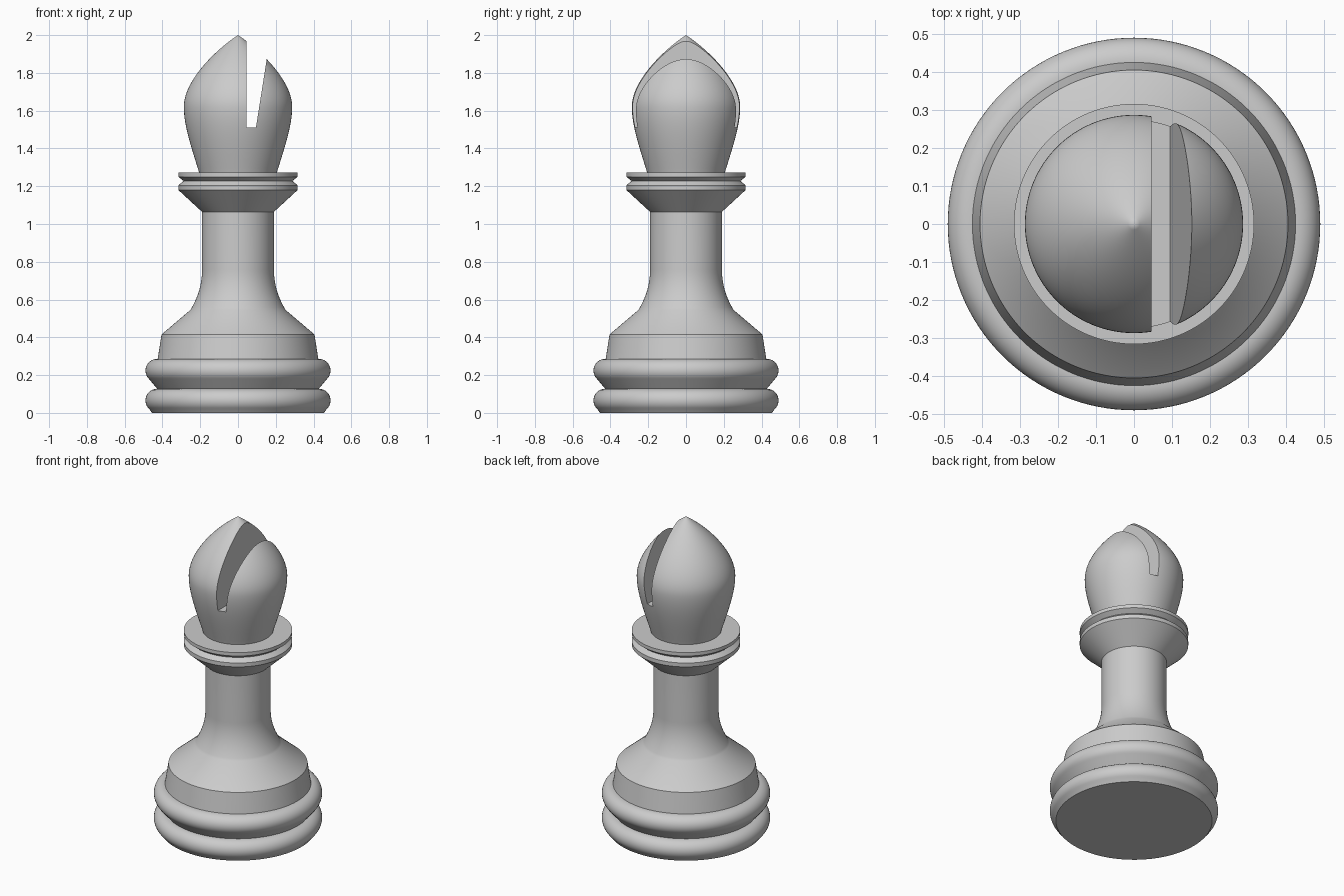
import bpy, bmesh, math
from mathutils import Vector
from mathutils.geometry import interpolate_bezier

SEGMENTS = 128

cube = bpy.data.objects.get("Cube")
if cube:
    bpy.data.objects.remove(cube, do_unlink=True)

grey = bpy.data.materials.new("plain grey")
grey.use_nodes = True
grey.diffuse_color = (0.6, 0.6, 0.6, 1)
grey.node_tree.nodes["Principled BSDF"].inputs["Base Color"].default_value = grey.diffuse_color


def add_object(name, bm):
    bmesh.ops.recalc_face_normals(bm, faces=bm.faces)
    mesh = bpy.data.meshes.new(name)
    bm.to_mesh(mesh)
    bm.free()
    mesh.materials.append(grey)
    obj = bpy.data.objects.new(name, mesh)
    bpy.context.collection.objects.link(obj)
    return obj


def select(obj):
    bpy.ops.object.select_all(action='DESELECT')
    obj.select_set(True)
    bpy.context.view_layer.objects.active = obj


def smooth(obj):
    select(obj)
    bpy.ops.object.shade_smooth_by_angle(angle=math.radians(30))


def lathe(name, profile):
    """Spin a closed (radius, height) profile around the z axis."""
    bm = bmesh.new()
    verts = [bm.verts.new((r, 0, z)) for r, z in profile]
    edges = [bm.edges.new(pair) for pair in zip(verts, verts[1:])]
    bmesh.ops.spin(bm, geom=verts + edges, axis=(0, 0, 1), cent=(0, 0, 0),
                   angle=math.tau, steps=SEGMENTS, use_merge=True)
    bmesh.ops.remove_doubles(bm, verts=bm.verts, dist=1e-5)
    return add_object(name, bm)


def bezier(a, b, c, d, count=16):
    points = interpolate_bezier(*[Vector((r, z, 0)) for r, z in (a, b, c, d)], count)
    return [(p.x, p.y) for p in points]


def bead(z, start, end, radius=0.062, steps=14):
    """Rounded ring outline, from the start angle to the end angle in degrees."""
    angles = [math.radians(start + (end - start) * i / steps) for i in range(steps + 1)]
    return [(0.49 - radius + radius * math.cos(a), z + radius * math.sin(a)) for a in angles]


# Foot with two rounded rings
smooth(lathe("foot", [(0, 0), (0.455, 0)] + bead(0.066, -48, 90)
             + bead(0.224, -45, 90) + [(0.424, 0.286), (0, 0.286)]))

# Skirt, flared stem and straight column
smooth(lathe("stem", [(0, 0.28), (0.426, 0.28), (0.405, 0.415)]
             + bezier((0.252, 0.545), (0.213, 0.61), (0.19, 0.68), (0.19, 0.76))
             + [(0.19, 1.066), (0, 1.066)]))

# Collar with a V-shaped groove
smooth(lathe("collar", [(0, 1.064), (0.19, 1.064), (0.316, 1.18), (0.316, 1.205),
                        (0.288, 1.228), (0.316, 1.25), (0.316, 1.272), (0, 1.272)]))

# Pointed head
head = lathe("head", [(0, 1.262), (0.203, 1.262)]
             + bezier((0.205, 1.27), (0.245, 1.4), (0.287, 1.52), (0.287, 1.62))
             + bezier((0.287, 1.62), (0.287, 1.76), (0.115, 1.925), (0, 2.0), 24)[1:])

# Wedge-shaped slot cut through the head
bm = bmesh.new()
slot = [(0.046, 1.51), (0.095, 1.51), (0.188, 2.1), (0.046, 2.1)]
face = bm.faces.new([bm.verts.new((x, -0.4, z)) for x, z in slot])
walls = bmesh.ops.extrude_face_region(bm, geom=[face])
bmesh.ops.translate(bm, vec=(0, 0.8, 0),
                    verts=[g for g in walls["geom"] if isinstance(g, bmesh.types.BMVert)])
cutter = add_object("slot_cutter", bm)
cutter.hide_render = True

cut = head.modifiers.new("slot", 'BOOLEAN')
cut.operation = 'DIFFERENCE'
cut.solver = 'EXACT'
cut.object = cutter
select(head)
bpy.ops.object.modifier_apply(modifier=cut.name)
bpy.data.objects.remove(cutter, do_unlink=True)
smooth(head)
